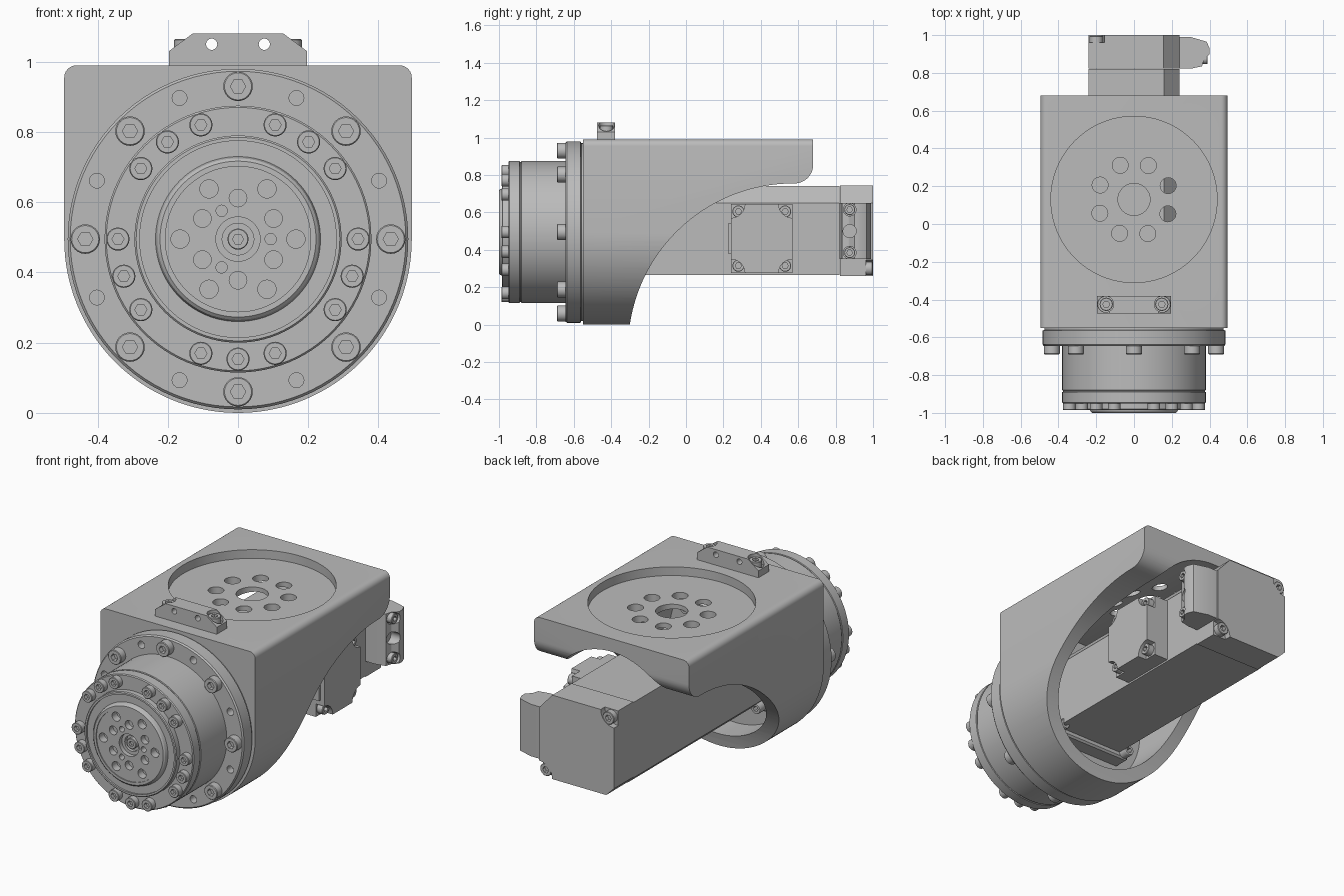
import bpy, bmesh
from math import cos, sin, pi, radians
from mathutils import Vector

if "Cube" in bpy.data.objects:
    bpy.data.objects.remove(bpy.data.objects["Cube"])

grey = bpy.data.materials.new("machined_grey")
grey.use_nodes = True
grey.diffuse_color = (0.5, 0.5, 0.5, 1)
grey.node_tree.nodes["Principled BSDF"].inputs["Base Color"].default_value = (0.5, 0.5, 0.5, 1)

AXIS_Z = 0.495  # height of the drive axis


def smooth(ob):
    ob.data.polygons.foreach_set("use_smooth", [True] * len(ob.data.polygons))
    ob.data.set_sharp_from_angle(angle=radians(30))


def finish(bm, name):
    bmesh.ops.recalc_face_normals(bm, faces=bm.faces)
    me = bpy.data.meshes.new(name)
    bm.to_mesh(me)
    bm.free()
    me.materials.append(grey)
    ob = bpy.data.objects.new(name, me)
    bpy.context.collection.objects.link(ob)
    smooth(ob)
    return ob


def add_prism(bm, pts, axis, a, b):
    """Extrude a 2D outline along an axis; the outline uses the other two axes in order."""
    def at(p, t):
        c = list(p)
        c.insert("xyz".index(axis), t)
        return bm.verts.new(c)
    lo, hi = [at(p, a) for p in pts], [at(p, b) for p in pts]
    bm.faces.new(lo)
    bm.faces.new(hi)
    for i in range(len(pts)):
        j = (i + 1) % len(pts)
        bm.faces.new((lo[i], lo[j], hi[j], hi[i]))


def prism(name, pts, axis, a, b, bevel=0):
    bm = bmesh.new()
    add_prism(bm, pts, axis, a, b)
    if bevel:
        bmesh.ops.bevel(bm, geom=bm.edges[:], offset=bevel, segments=1, affect='EDGES')
    return finish(bm, name)


def arc(cx, cy, r, a0, a1, n):
    return [(cx + r * cos(radians(a0 + (a1 - a0) * i / n)),
             cy + r * sin(radians(a0 + (a1 - a0) * i / n))) for i in range(n + 1)]


def circle(cx, cy, r, n=32):
    return arc(cx, cy, r, 0, 360, n)[:-1]


def rect(x0, x1, y0, y1):
    return [(x0, y0), (x1, y0), (x1, y1), (x0, y1)]


def ring(radius, angles, cx=0, cy=AXIS_Z):
    return [(cx + radius * cos(radians(a)), cy + radius * sin(radians(a))) for a in angles]


def drills(spots, r, axis, a, b):
    """One helper object holding a cylinder for each spot."""
    bm = bmesh.new()
    for x, y in spots:
        add_prism(bm, circle(x, y, r), axis, a, b)
    return finish(bm, "cutter")


def cut(ob, *cutters):
    for c in cutters:
        c.hide_render = True
        m = ob.modifiers.new("cut", 'BOOLEAN')
        m.operation, m.solver, m.object = 'DIFFERENCE', 'EXACT', c
        bpy.context.view_layer.objects.active = ob
        bpy.ops.object.modifier_apply(modifier=m.name)
        bpy.data.objects.remove(c)
    smooth(ob)


def lathe(name, profile, n=96):
    """Turn (radius, y) points around the drive axis."""
    bm = bmesh.new()
    rows = []
    for r, y in profile:
        if r == 0:
            rows.append([bm.verts.new((0, y, AXIS_Z))] * n)
        else:
            rows.append([bm.verts.new((x, y, z)) for x, z in circle(0, AXIS_Z, r, n)])
    for lo, hi in zip(rows, rows[1:]):
        for i in range(n):
            j = (i + 1) % n
            bm.faces.new(dict.fromkeys((lo[i], lo[j], hi[j], hi[i])))
    return finish(bm, name)


def screw_mesh():
    """Socket head of radius 1 and height 1 along +z with a hexagonal recess."""
    bm = bmesh.new()
    n, rows = 24, []
    for r, z, is_hex in ((1, 0, 0), (1, 0.92, 0), (0.92, 1, 0), (0.52, 1, 1), (0.52, 0.4, 1)):
        row = []
        for i in range(n):
            a = 2 * pi * i / n
            k = r * cos(pi / 6) / cos(a % (pi / 3) - pi / 6) if is_hex else r
            row.append(bm.verts.new((k * cos(a), k * sin(a), z)))
        rows.append(row)
    for lo, hi in zip(rows, rows[1:]):
        for i in range(n):
            j = (i + 1) % n
            bm.faces.new((lo[i], lo[j], hi[j], hi[i]))
    bm.faces.new(rows[0])
    bm.faces.new(rows[-1])
    ob = finish(bm, "screw")
    me = ob.data
    bpy.data.objects.remove(ob)
    return me


SCREW = screw_mesh()


def screw(name, loc, r, h, direction):
    ob = bpy.data.objects.new(name, SCREW)
    ob.location, ob.scale = loc, (r, r, h)
    ob.rotation_euler = Vector(direction).to_track_quat('Z', 'Y').to_euler()
    bpy.context.collection.objects.link(ob)


FRONT, BACK, SIDE, UP = (0, -1, 0), (0, 1, 0), (1, 0, 0), (0, 0, 1)

# Housing: D-shaped block, swept away underneath, bored out and drilled on top
outline = arc(0, AXIS_Z, 0.495, 180, 360, 64) + arc(0.46, 0.955, 0.035, 0, 90, 6) \
    + arc(-0.46, 0.955, 0.035, 90, 180, 6)
housing = prism("housing", outline, 'y', -0.55, 0.68)
sweep = arc(0.575, -0.13, 0.885, 180, 90, 40) + arc(0.58, 0.855, 0.1, -89, 0, 12) \
    + [(0.8, 0.855), (0.8, -0.13)]
cut(housing,
    prism("cutter", sweep, 'x', -0.6, 0.6),
    prism("cutter", circle(0, AXIS_Z, 0.42, 96), 'y', -0.45, 0.9),
    prism("cutter", circle(0, 0.13, 0.44, 96), 'z', 0.94, 1.1),
    drills(ring(0.195, range(22, 382, 45), 0, 0.13), 0.042, 'z', 0.7, 1.1),
    drills([(0, 0.13)], 0.085, 'z', 0.7, 1.1))

# Gear unit: mounting flange, drum and output disc in one turned part
gear = lathe("gear_unit", [
    (0, -0.55), (0.475, -0.55), (0.475, -0.56), (0.485, -0.565), (0.485, -0.637), (0.478, -0.645),
    (0.38, -0.645), (0.38, -0.88), (0.375, -0.882), (0.375, -0.888), (0.38, -0.89), (0.38, -0.945),
    (0.375, -0.95), (0.295, -0.95), (0.295, -0.98), (0.29, -0.985), (0.28, -0.985), (0.28, -0.975),
    (0.235, -0.975), (0.23, -0.993), (0.222, -1), (0.207, -1), (0.207, -0.995), (0.063, -0.995),
    (0.063, -0.97), (0.045, -0.97), (0.045, -0.95), (0, -0.95)])
cut(gear,
    drills(ring(0.435, [22.5 + 45 * i for i in range(8)]), 0.021, 'y', -0.7, -0.6),
    drills(ring(0.165, range(0, 360, 60)), 0.026, 'y', -1.1, -0.95),
    drills(ring(0.117, range(30, 390, 60)), 0.025, 'y', -1.1, -0.96),
    drills(ring(0.093, range(0, 360, 120)), 0.016, 'y', -1.1, -0.96))
for x, z in ring(0.435, range(0, 360, 45)):
    screw("flange_screw", (x, -0.645, z), 0.042, 0.045, FRONT)
for x, z in ring(0.342, [18 * i for i in range(20) if i not in (1, 5, 9, 13, 17)]):
    screw("drum_screw", (x, -0.95, z), 0.033, 0.036, FRONT)
screw("centre_screw", (0, -0.95, AXIS_Z), 0.03, 0.025, FRONT)

# Sensor bracket on top
bracket = prism("top_bracket", [(-0.197, 0.985), (0.197, 0.985), (0.197, 1.03), (0.13, 1.08),
                                (-0.13, 1.08), (-0.197, 1.03)], 'y', -0.475, -0.38)
cut(bracket, drills([(-0.15, -0.425), (0.15, -0.425)], 0.042, 'z', 1.025, 1.2),
    drills([(-0.075, 1.05), (0.075, 1.05)], 0.016, 'y', -0.6, -0.3))
for s in (-1, 1):
    screw("bracket_screw", (s * 0.147, -0.425, 1.025), 0.035, 0.04, UP)

# Motor body with two chamfered corners, and its mounting flange
lo, hi, w = 0.265, 0.74, 0.24
body = [(-w + 0.04, lo), (w, lo), (w, 0.65), (0.16, hi), (-w, hi), (-w, lo + 0.04)]
prism("motor_body", body, 'y', -0.46, 0.82)
prism("motor_flange", rect(-0.26, 0.26, 0.235, 0.755), 'y', -0.46, -0.36, 0.01)
for sx in (-1, 1):
    for sz in (-1, 1):
        screw("motor_screw", (sx * 0.228, -0.36, AXIS_Z + sz * 0.228), 0.03, 0.05, BACK)

# Motor end cap with notches for two screws
cap = [(-w + 0.05, 0.26), (w, 0.26), (w, 0.65), (0.155, 0.745), (-w, 0.745), (-w, 0.31)]
notched = [(-w + 0.05, 0.26), (0.155, 0.26)] + arc(w, 0.26, 0.085, 170, 100, 6) \
    + [(w, 0.345), (w, 0.65), (0.155, 0.745)] + arc(-w, 0.745, 0.085, 0, -90, 8) + [(-w, 0.31)]
prism("motor_cap", cap, 'y', 0.823, 0.962)
prism("motor_cap_end", notched, 'y', 0.962, 1.0)
for x, z in ((-0.2, 0.705), (0.2, 0.3)):
    screw("cap_screw", (x, 0.962, z), 0.036, 0.034, BACK)

# Encoder plug on the end cap
plug = prism("encoder_plug", [(0.2, 0.99), (0.3, 0.99), (0.385, 0.965), (0.4, 0.93), (0.4, 0.9),
                              (0.37, 0.87), (0.36, 0.835), (0.3, 0.822), (0.2, 0.822)],
             'z', 0.35, 0.65)
cut(plug, drills([(0.875, 0.5)], 0.035, 'x', 0.34, 0.5),
    drills([(0.875, 0.385), (0.875, 0.615)], 0.034, 'x', 0.35, 0.5))
for z in (0.385, 0.615):
    screw("plug_screw", (0.35, 0.875, z), 0.029, 0.04, SIDE)

# Power connector on the motor side: base plate, notched block, screws and outlet
prism("connector_base", rect(0.24, 0.57, 0.275, 0.645), 'x', 0.23, 0.33)
notch = []
for cy, cz, a in ((0.24, 0.275, 90), (0.57, 0.275, 180), (0.57, 0.645, 270), (0.24, 0.645, 360)):
    notch += arc(cy, cz, 0.075, a, a - 90, 6) if a == 90 else arc(cy, cz, 0.075, a, a - 90, 6)[::1]
prism("connector_block", notch, 'x', 0.33, 0.385)
for y in (0.28, 0.53):
    for z in (0.315, 0.605):
        screw("connector_screw", (0.33, y, z), 0.032, 0.036, SIDE)
prism("connector_outlet", rect(0.27, 0.36, 0.38, 0.54), 'y', 0.225, 0.25)
